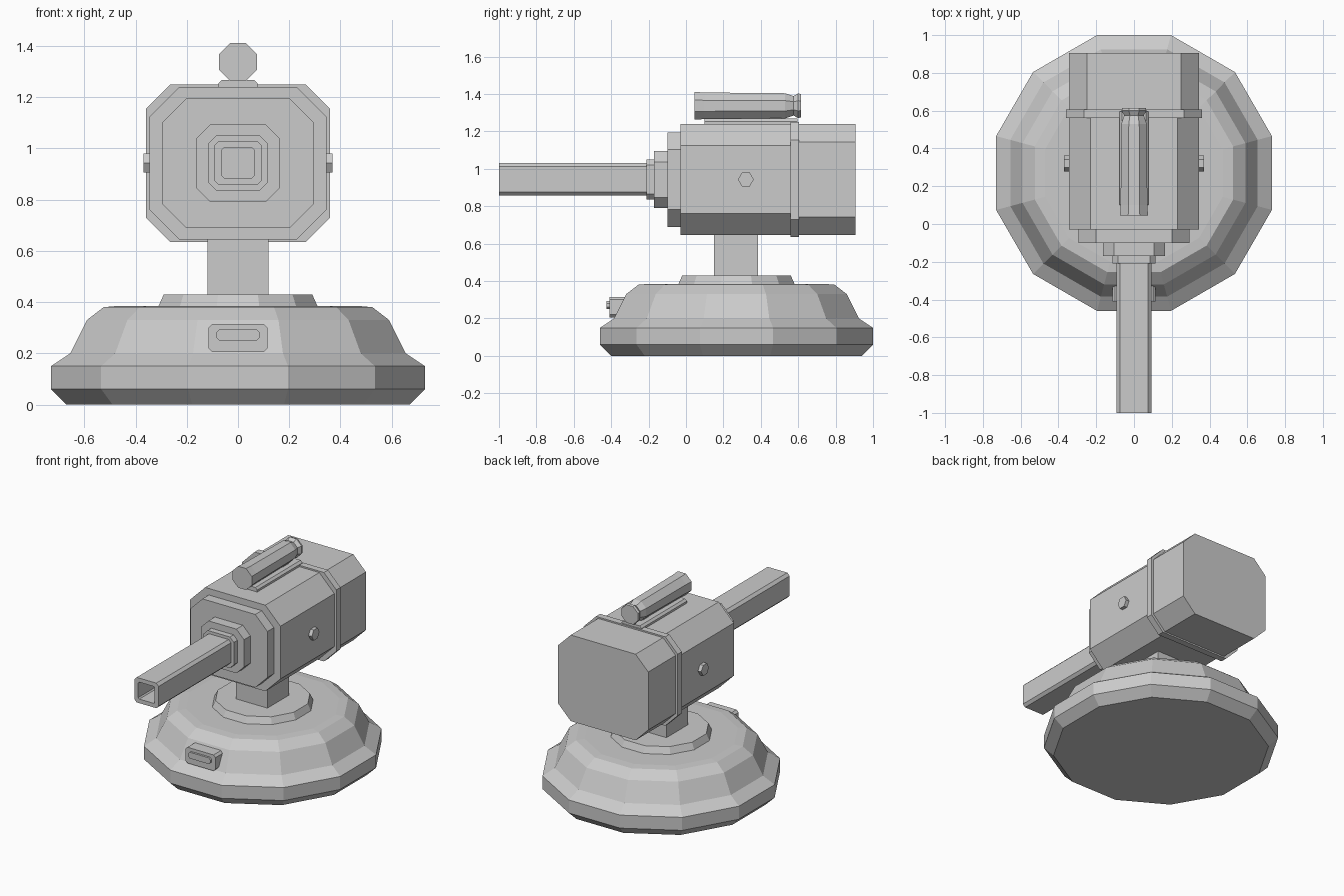
import bpy, bmesh, math

if "Cube" in bpy.data.objects:
    bpy.data.objects.remove(bpy.data.objects["Cube"])

grey = bpy.data.materials.new("grey_metal")
grey.diffuse_color = (0.6, 0.6, 0.6, 1)
grey.use_nodes = True
grey.node_tree.nodes["Principled BSDF"].inputs["Base Color"].default_value = grey.diffuse_color


def loft(name, rings):
    """Skin a list of closed rings (equal point counts) and cap both ends."""
    bm = bmesh.new()
    loops = [[bm.verts.new(p) for p in r] for r in rings]
    n = len(loops[0])
    for a, b in zip(loops, loops[1:]):
        for i in range(n):
            j = (i + 1) % n
            bm.faces.new((a[i], a[j], b[j], b[i]))
    bm.faces.new(loops[0])
    bm.faces.new(loops[-1])
    bmesh.ops.recalc_face_normals(bm, faces=bm.faces)
    me = bpy.data.meshes.new(name)
    bm.to_mesh(me)
    bm.free()
    me.materials.append(grey)
    ob = bpy.data.objects.new(name, me)
    bpy.context.collection.objects.link(ob)
    return ob


def cut_rect(y, hx, z0, z1, c):
    """Rectangle in the xz plane with chamfered corners."""
    return [(hx - c, y, z0), (hx, y, z0 + c), (hx, y, z1 - c), (hx - c, y, z1),
            (c - hx, y, z1), (-hx, y, z1 - c), (-hx, y, z0 + c), (c - hx, y, z0)]


def block(name, y0, y1, hx, z0, z1, c):
    return loft(name, [cut_rect(y0, hx, z0, z1, c), cut_rect(y1, hx, z0, z1, c)])


def disc(name, profile, cy=0.27):
    """Twelve-sided turned shape; profile holds (flat-to-centre distance, z)."""
    rings = []
    for a, z in profile:
        r = a / math.cos(math.pi / 12)
        rings.append([(r * math.cos(t), cy + r * math.sin(t), z)
                      for t in (math.pi / 12 + k * math.pi / 6 for k in range(12))])
    return loft(name, rings)


# Base
disc("base", [(0.67, 0), (0.73, 0.06), (0.73, 0.15), (0.655, 0.2),
              (0.59, 0.33), (0.525, 0.38), (0.47, 0.385)])
disc("turntable", [(0.31, 0.375), (0.31, 0.385), (0.29, 0.43)])
block("pillar", 0.15, 0.385, 0.12, 0.42, 0.68, 0.002)

# Front panel and button on the base
block("front_panel", -0.41, -0.30, 0.115, 0.205, 0.315, 0.015)
block("front_button", -0.424, -0.40, 0.085, 0.25, 0.293, 0.012)

# Housing
block("housing_front", -0.03, 0.57, 0.345, 0.645, 1.24, 0.115)
block("housing_band", 0.56, 0.605, 0.36, 0.635, 1.25, 0.095)
block("housing_rear", 0.60, 0.905, 0.345, 0.645, 1.24, 0.097)

# Stepped collars in front of the housing
block("collar_large", -0.10, -0.02, 0.295, 0.69, 1.195, 0.093)
block("collar_middle", -0.17, -0.09, 0.165, 0.79, 1.095, 0.058)
block("collar_small", -0.21, -0.16, 0.115, 0.835, 1.05, 0.03)

# Hollow barrel
loft("barrel", [cut_rect(-0.18, 0.093, 0.857, 1.03, 0.018),
                cut_rect(-1.0, 0.093, 0.857, 1.03, 0.018),
                cut_rect(-1.0, 0.063, 0.885, 1.002, 0.008),
                cut_rect(-0.25, 0.063, 0.885, 1.002, 0.008)])

# Side bolts
for side, s in (("right", 1), ("left", -1)):
    loft("bolt_" + side, [[(s * x, 0.32 + 0.042 * math.cos(k * math.pi / 3),
                            0.943 + 0.042 * math.sin(k * math.pi / 3)) for k in range(6)]
                          for x in (0.33, 0.37)])

# Scope on its rail
block("scope_rail", 0.10, 0.595, 0.077, 1.225, 1.268, 0.014)
for i, y in enumerate((0.12, 0.45)):
    block("scope_foot_%d" % (i + 1), y, y + 0.06, 0.03, 1.255, 1.30, 0.004)
loft("scope", [cut_rect(y, r, 1.337 - r, 1.337 + r, r * 0.586)
               for y, r in ((0.045, 0.074), (0.10, 0.071), (0.53, 0.067),
                            (0.575, 0.052), (0.60, 0.066), (0.615, 0.062))])
